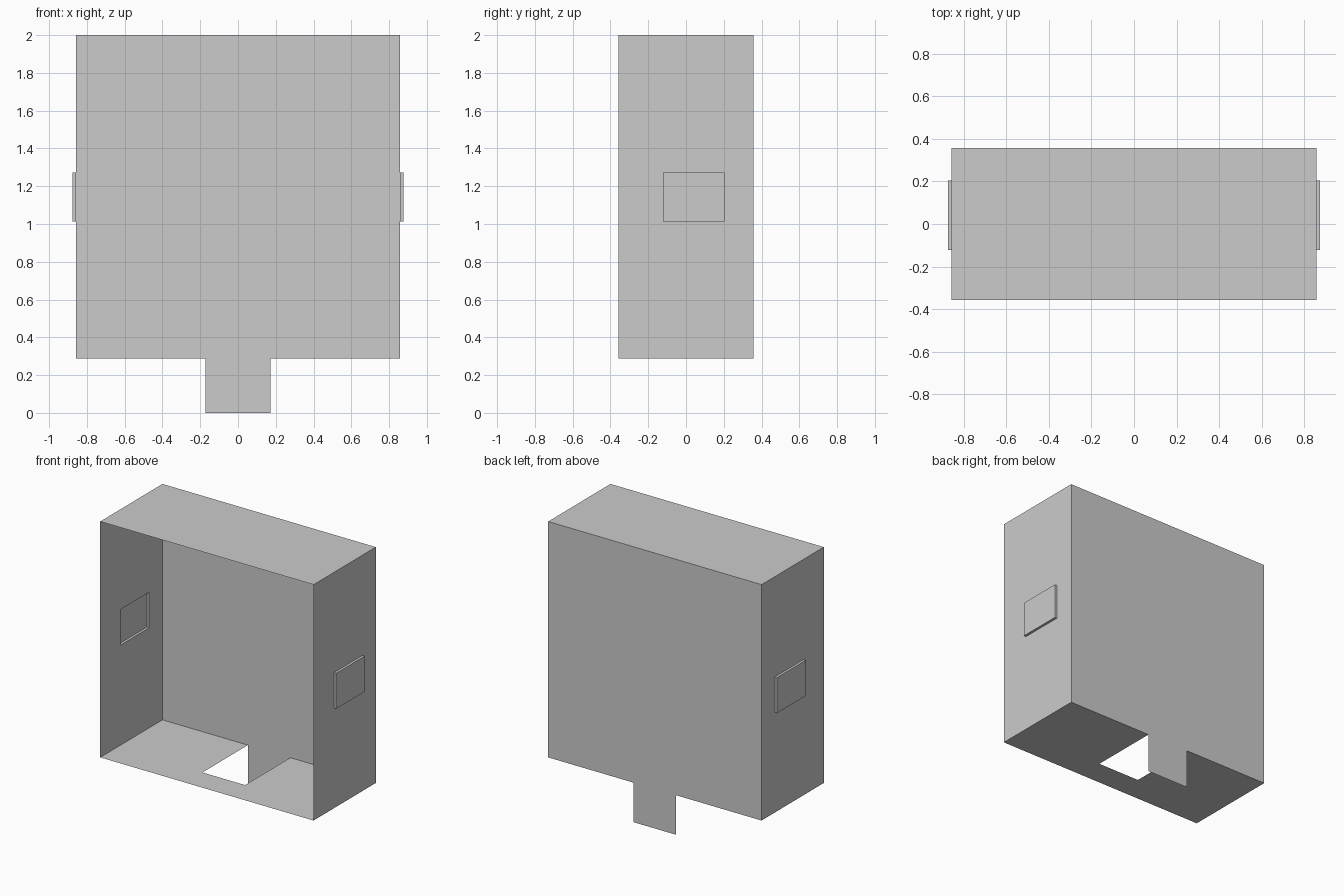
import bpy, bmesh
from mathutils import Matrix, Vector

if "Cube" in bpy.data.objects:
    bpy.data.objects.remove(bpy.data.objects["Cube"])

HX, HY, Z0, Z1 = 0.857, 0.357, 0.287, 2.0   # casing half sizes, bottom, top
TAB = 0.171                                 # half width of tab and floor slot


def make_object(name, bm):
    mesh = bpy.data.meshes.new(name)
    bm.to_mesh(mesh)
    bm.free()
    obj = bpy.data.objects.new(name, mesh)
    bpy.context.collection.objects.link(obj)
    return obj


def inset_to(bm, face, lo, hi):
    """Inset a face and fit its inner corners to the rectangle lo..hi."""
    mid = face.calc_center_median()
    ring = bmesh.ops.inset_individual(bm, faces=[face], thickness=0.1)["faces"]
    for v in face.verts:
        v.co = Vector([hi[i] if v.co[i] > mid[i] + 1e-4 else
                       lo[i] if v.co[i] < mid[i] - 1e-4 else v.co[i] for i in range(3)])
    return ring


# Casing: thin sheet box, open at the front
bm = bmesh.new()
size = Matrix.Diagonal((2 * HX, 2 * HY, Z1 - Z0, 1))
bmesh.ops.create_cube(bm, size=1, matrix=Matrix.Translation((0, 0, (Z0 + Z1) / 2)) @ size)
bm.normal_update()
side = {tuple(round(c) for c in f.normal): f for f in bm.faces}
bmesh.ops.delete(bm, geom=[side[(0, -1, 0)]], context='FACES_ONLY')

# Pressed pads bulging out of both side walls, hollow inside
for sx in (-1, 1):
    wall = side[(sx, 0, 0)]
    inset_to(bm, wall, (0, -0.123, 1.014), (0, 0.204, 1.272))
    rim = bmesh.ops.extrude_face_region(bm, geom=[wall])["geom"]
    bmesh.ops.translate(bm, vec=(sx * 0.018, 0, 0),
                        verts=[g for g in rim if isinstance(g, bmesh.types.BMVert)])
    if wall.is_valid:
        bmesh.ops.delete(bm, geom=[wall], context='FACES_ONLY')

# Floor slot running up to the back wall
floor = side[(0, 0, -1)]
ring = inset_to(bm, floor, (-TAB, -0.163, 0), (TAB, HY, 0))
flat = [f for f in ring if f.calc_area() < 1e-5]
bmesh.ops.delete(bm, geom=[floor] + flat, context='FACES')
make_object("casing", bm)

# Tab hanging down from the back wall
bm = bmesh.new()
bm.faces.new([bm.verts.new((x, HY, z)) for x, z in
              ((TAB, 0), (-TAB, 0), (-TAB, Z0), (TAB, Z0))])
bm.normal_update()
make_object("back_tab", bm)
